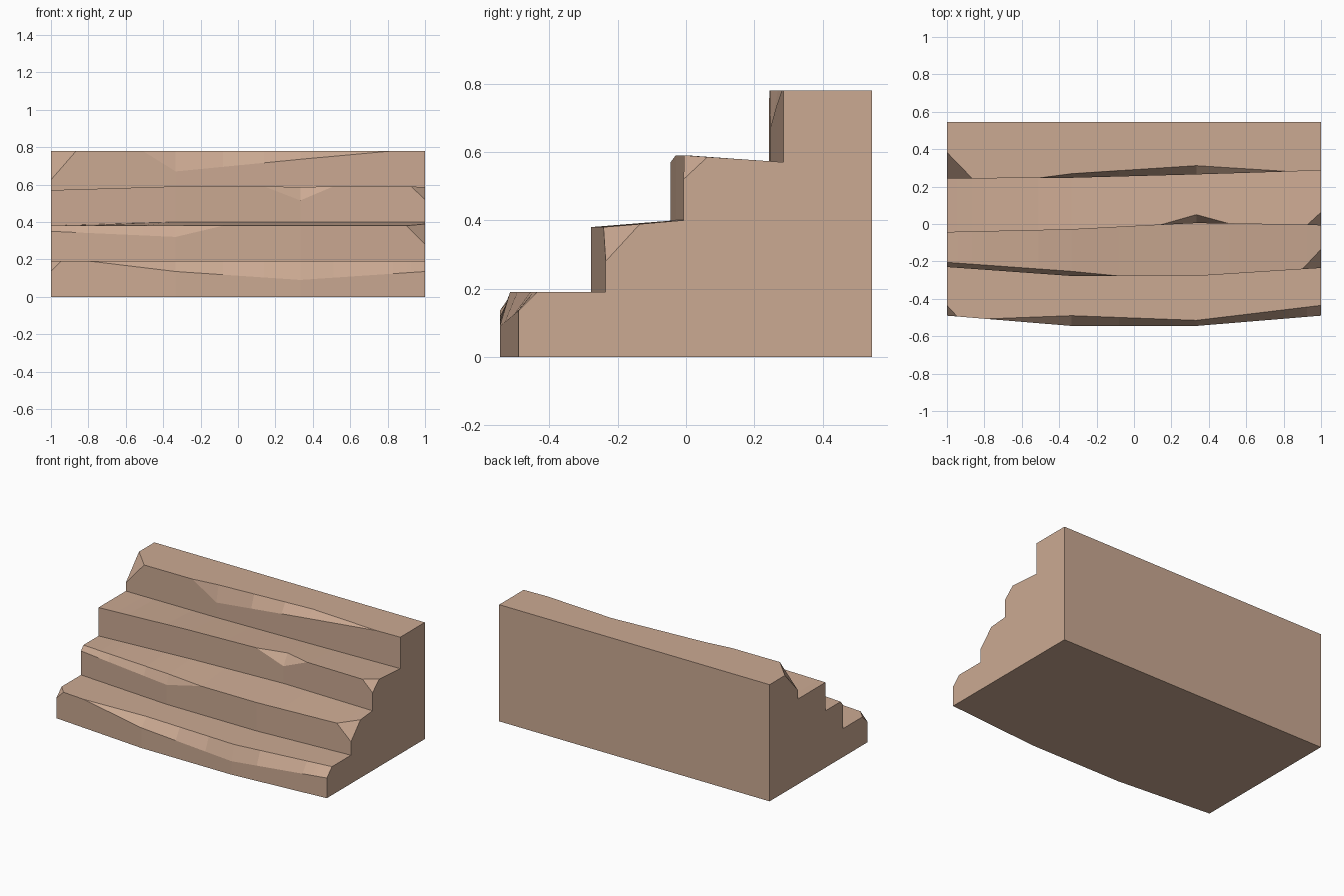
import bpy, bmesh

old = bpy.data.objects.get("Cube")
if old:
    bpy.data.objects.remove(old)

BACK = 0.545
MAIN = (-1, -0.333, 0.333, 1)

# Each step: riser y, front and back tread heights at the main stations,
# then the chipped edge as (x, drop down the riser, setback on the tread)
steps = [
    dict(y=(-0.49, -0.545, -0.545, -0.49), front=(0.19,) * 4, back=(0.19,) * 4,
         chips=[(-1, 0.055, 0.055), (-0.945, 0, 0), (-0.79, 0, 0),
                (-0.333, 0.055, 0.055), (0.333, 0.10, 0.03), (1, 0.055, 0.055)]),
    dict(y=(-0.23, -0.278, -0.278, -0.235), front=(0.38,) * 4, back=(0.38, 0.4, 0.4, 0.4),
         chips=[(-1, 0.03, 0.025), (-0.333, 0.06, 0.025), (-0.08, 0, 0),
                (0.9, 0, 0), (1, 0.10, 0.10)]),
    dict(y=(-0.045, -0.03, 0.005, -0.007), front=(0.57, 0.59, 0.59, 0.59), back=(0.57,) * 4,
         chips=[(-1, 0, 0), (0.14, 0, 0), (0.333, 0.075, 0.045), (0.51, 0, 0),
                (0.925, 0, 0), (1, 0.07, 0.07)]),
    dict(y=(0.243, 0.247, 0.265, 0.286), front=(0.78,) * 4, back=(0.78,) * 4,
         chips=[(-1, 0.155, 0.14), (-0.865, 0, 0), (-0.51, 0, 0),
                (-0.333, 0.11, 0.022), (0.333, 0.045, 0.047), (0.83, 0, 0), (1, 0, 0)]),
]


def sample(xs, values, x):
    """Straight-line interpolation between stations."""
    for i in range(len(xs) - 1):
        if x <= xs[i + 1]:
            t = (x - xs[i]) / (xs[i + 1] - xs[i])
            return values[i] + t * (values[i + 1] - values[i])
    return values[-1]


def profile(x):
    """Side outline of the whole stair at one x station."""
    points = [(BACK, 0)]
    floor = 0
    for i, s in enumerate(steps):
        y, zf, zb = (sample(MAIN, s[k], x) for k in ("y", "front", "back"))
        cx, drops, setbacks = zip(*s["chips"])
        drop, setback = sample(cx, drops, x), sample(cx, setbacks, x)
        end = sample(MAIN, steps[i + 1]["y"], x) if i < 3 else BACK
        slope = (zb - zf) / (end - y)
        points += [(y, floor), (y, zf - drop), (y + setback, zf + slope * setback)]
        floor = zb
    return points + [(BACK, floor)]


# Loft the outline through every station
stations = sorted(set(MAIN) | {c[0] for s in steps for c in s["chips"]})
bm = bmesh.new()
rings = [[bm.verts.new((x, y, z)) for y, z in profile(x)] for x in stations]
for a, b in zip(rings, rings[1:]):
    n = len(a)
    for i in range(n):
        j = (i + 1) % n
        bm.faces.new((a[i], a[j], b[j], b[i]))
bm.faces.new(rings[0])
bm.faces.new(rings[-1])
bmesh.ops.remove_doubles(bm, verts=bm.verts, dist=0.0005)
bmesh.ops.dissolve_limit(bm, angle_limit=0.002, verts=bm.verts, edges=bm.edges)
bmesh.ops.recalc_face_normals(bm, faces=bm.faces)

mesh = bpy.data.meshes.new("stone_steps")
bm.to_mesh(mesh)
bm.free()
stairs = bpy.data.objects.new("stone_steps", mesh)
bpy.context.collection.objects.link(stairs)

# Tan stone
stone = bpy.data.materials.new("tan_stone")
stone.use_nodes = True
color = (0.60, 0.40, 0.29, 1)
stone.diffuse_color = color
stone.node_tree.nodes["Principled BSDF"].inputs["Base Color"].default_value = color
mesh.materials.append(stone)
